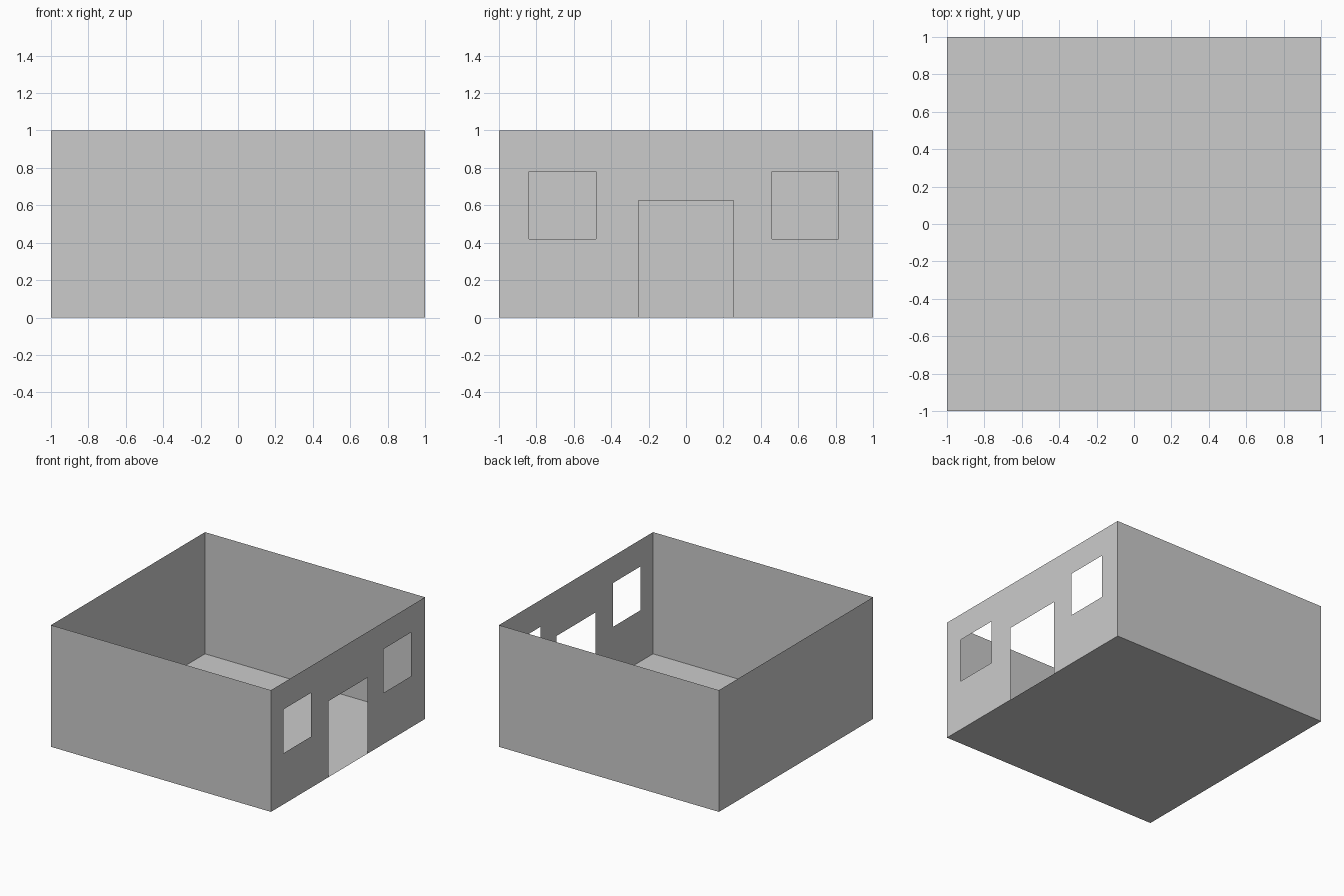
import bpy, bmesh

if "Cube" in bpy.data.objects:
    bpy.data.objects.remove(bpy.data.objects["Cube"])

W, H = 1.0, 1.0  # half width, wall height


def make_object(name, quads):
    bm = bmesh.new()
    for quad in quads:
        bm.faces.new([bm.verts.new(p) for p in quad])
    bmesh.ops.remove_doubles(bm, verts=bm.verts[:], dist=1e-5)
    mesh = bpy.data.meshes.new(name)
    bm.to_mesh(mesh)
    bm.free()
    obj = bpy.data.objects.new(name, mesh)
    bpy.context.collection.objects.link(obj)
    return obj


def wall(name, a, b):
    """Thin upright panel between two floor points."""
    make_object(name, [[(*a, 0), (*b, 0), (*b, H), (*a, H)]])


# floor
make_object("floor", [[(-W, -W, 0), (W, -W, 0), (W, W, 0), (-W, W, 0)]])

# plain walls
wall("front_wall", (-W, -W), (W, -W))
wall("back_wall", (W, W), (-W, W))
wall("left_wall", (-W, W), (-W, -W))

# right wall with a door and two windows: (y0, y1, z0, z1)
openings = [(-0.84, -0.48, 0.42, 0.78),
            (-0.255, 0.255, 0.0, 0.625),
            (0.46, 0.815, 0.42, 0.78)]
ys = sorted({-W, W, *(v for o in openings for v in o[:2])})
zs = sorted({0.0, H, *(v for o in openings for v in o[2:])})
cells = []
for y0, y1 in zip(ys, ys[1:]):
    for z0, z1 in zip(zs, zs[1:]):
        y, z = (y0 + y1) / 2, (z0 + z1) / 2
        if not any(a < y < b and c < z < d for a, b, c, d in openings):
            cells.append([(W, y0, z0), (W, y1, z0), (W, y1, z1), (W, y0, z1)])
make_object("right_wall_with_openings", cells)
